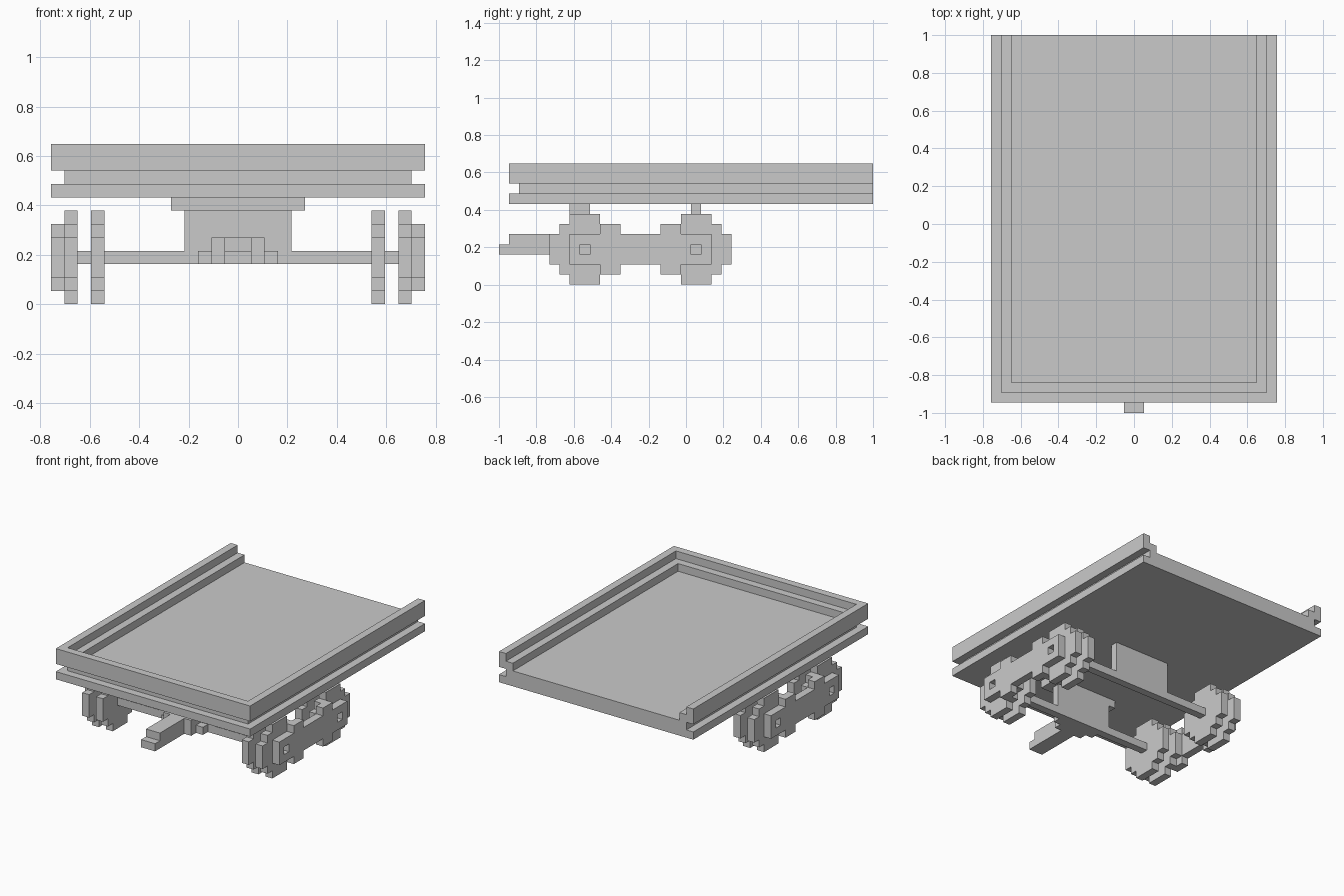
import bpy
import bmesh
import math
from mathutils import Vector

if "Cube" in bpy.data.objects:
    bpy.data.objects.remove(bpy.data.objects["Cube"], do_unlink=True)

U = 2 / 37      # one block; the cart is 37 blocks long
MID_Y = 18.5    # block coordinates count y from the hitch tip

grey = bpy.data.materials.new("plain_grey")
grey.use_nodes = True
COLOUR = (0.59, 0.59, 0.59, 1)
grey.diffuse_color = COLOUR
grey.node_tree.nodes["Principled BSDF"].inputs["Base Color"].default_value = COLOUR


def finish(name, bm):
    """Scale from blocks to units and make the object."""
    bmesh.ops.recalc_face_normals(bm, faces=bm.faces)
    for v in bm.verts:
        v.co = (v.co - Vector((0, MID_Y, 0))) * U
    mesh = bpy.data.meshes.new(name)
    bm.to_mesh(mesh)
    bm.free()
    mesh.materials.append(grey)
    obj = bpy.data.objects.new(name, mesh)
    bpy.context.collection.objects.link(obj)
    return obj


def box(name, x, y, z):
    """Box from (low, high) pairs in blocks."""
    bm = bmesh.new()
    bmesh.ops.create_cube(bm, size=1)
    for v in bm.verts:
        v.co = [lo + (c + 0.5) * (hi - lo) for c, (lo, hi) in zip(v.co, (x, y, z))]
    return finish(name, bm)


def slab(name, axis, lo, hi, a_range, b_range, filled):
    """Stepped slab: every cell (a, b) passing the rule, extruded along axis."""
    bm = bmesh.new()
    for a in range(*a_range):
        for b in range(*b_range):
            if filled(a, b):
                ring = [(a, b), (a + 1, b), (a + 1, b + 1), (a, b + 1)]
                bm.faces.new([bm.verts.new((lo, p, q) if axis == "x" else (p, q, lo))
                              for p, q in ring])
    bmesh.ops.remove_doubles(bm, verts=bm.verts, dist=0.01)
    out = bmesh.ops.extrude_face_region(bm, geom=bm.faces[:], use_keep_orig=True)
    shift = Vector((hi - lo, 0, 0)) if axis == "x" else Vector((0, 0, hi - lo))
    for v in out["geom"]:
        if isinstance(v, bmesh.types.BMVert):
            v.co += shift
    bmesh.ops.recalc_face_normals(bm, faces=bm.faces)
    bmesh.ops.dissolve_limit(bm, angle_limit=math.radians(1),
                             verts=bm.verts, edges=bm.edges)
    return finish(name, bm)


# Two-layer deck and its stepped rim, open at the back
box("deck_base", (-14, 14), (1, 37), (8, 9))
box("deck_floor", (-13, 13), (2, 37), (9, 10))
for name, z, width in (("lower_rim", 10, 2), ("upper_rim", 11, 1)):
    slab(name, "z", z, z + 1, (-14, 14), (1, 37),
         lambda x, y: x < width - 14 or x >= 14 - width or y <= width)

# Axles and the supports under the deck
AXLES = {"front": 8, "rear": 19}
for end, y in AXLES.items():
    box(end + "_axle", (-12, 12), (y, y + 1), (3, 4))
box("front_support", (-4, 4), (8, 9), (4, 7))
box("front_support_cap", (-5, 5), (7, 9), (7, 8))
box("rear_support", (-4, 4), (19, 20), (4, 8))

# Hitch
box("hitch_tip", (-1, 1), (0, 1), (3, 4))
box("hitch_bar", (-1, 1), (1, 6), (3, 5))
box("hitch_block", (-2, 2), (6, 8), (3, 5))
for side, lo in (("right", -3), ("left", 2)):
    box(side + "_hitch_step", (lo, lo + 1), (7, 8), (3, 4))


def frame_rule(y, z):
    """Side frame: long bar with two lumps and a hole at each axle."""
    if z == 3 and y in AXLES.values():
        return False
    return 2 <= z <= 4 or y in (10, 11, 16, 17)


# Wheels in pairs of discs, with a frame joining them outside
for side, s in (("left", 1), ("right", -1)):
    for end, centre in AXLES.items():
        for disc, x in (("inner", 10), ("outer", 12)):
            lo, hi = sorted((s * x, s * (x + 1)))
            slab(f"{side}_{end}_{disc}_wheel", "x", lo, hi,
                 (centre - 3, centre + 4), (0, 7),
                 lambda y, z: (y - centre) ** 2 + (z - 3) ** 2 <= 11)
    lo, hi = sorted((s * 13, s * 14))
    slab(side + "_side_frame", "x", lo, hi, (7, 21), (1, 6), frame_rule)
